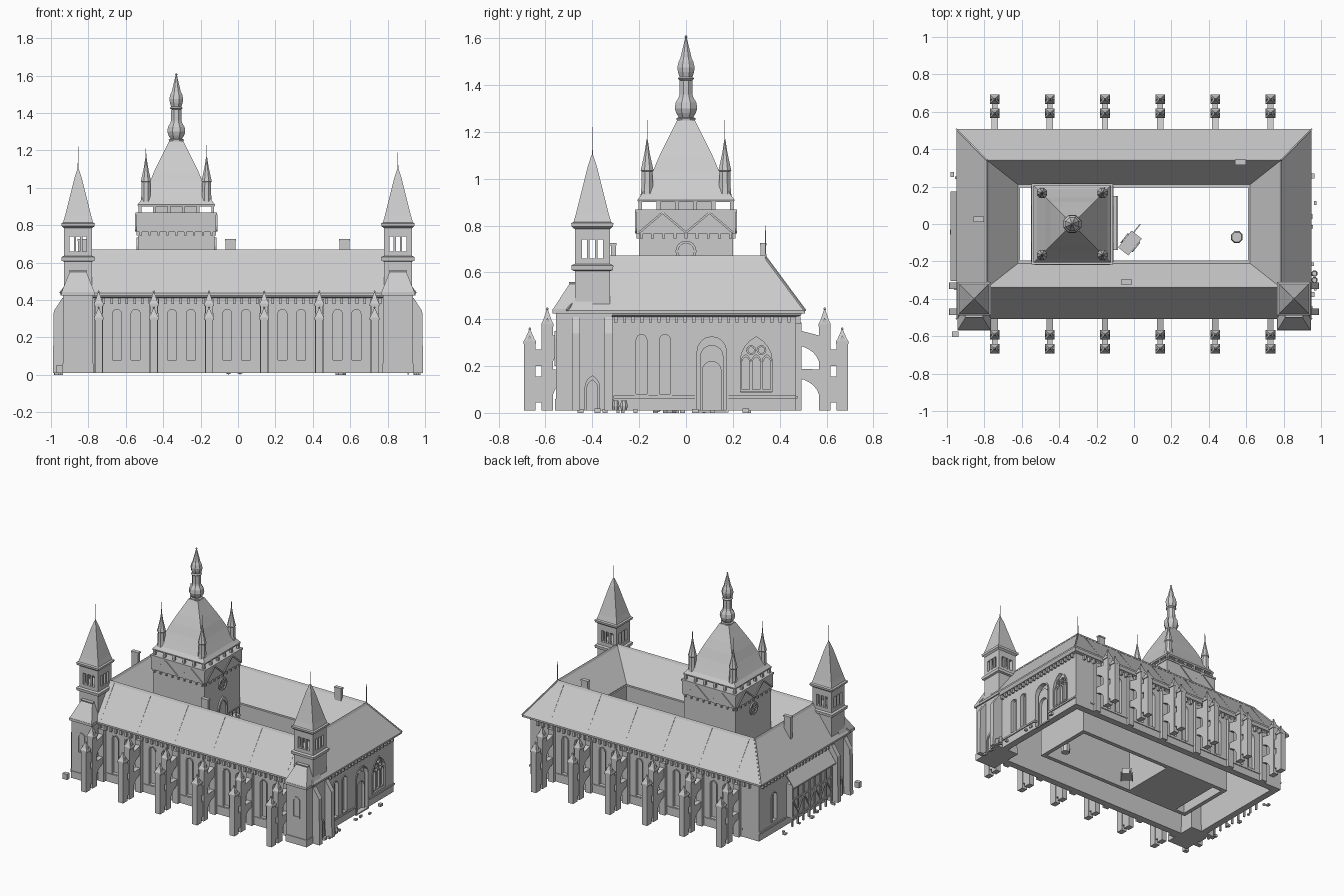
import bpy, bmesh, math, random
from mathutils import Vector

if "Cube" in bpy.data.objects:
    bpy.data.objects.remove(bpy.data.objects["Cube"])

random.seed(4)
G = 0.01                 # building base level
WX, WY = 0.91, 0.47      # outer wall half sizes


class Part:
    """Collects simple solids into one mesh object."""
    def __init__(self, name):
        self.name, self.bm = name, bmesh.new()

    def loops(self, rings, closed=False):
        vs = [[self.bm.verts.new(p) for p in r] for r in rings]
        n = len(vs[0])
        for a, b in zip(vs, vs[1:] + ([vs[0]] if closed else [])):
            for i in range(n):
                j = (i + 1) % n
                self.bm.faces.new((a[i], a[j], b[j], b[i]))
        if not closed:
            self.bm.faces.new(vs[0][::-1])
            self.bm.faces.new(vs[-1])

    def box(self, x0, x1, y0, y1, z0, z1):
        self.loops([[(x0, y0, z), (x1, y0, z), (x1, y1, z), (x0, y1, z)] for z in (z0, z1)])

    def cbox(self, cx, cy, hx, hy, z0, z1):
        self.box(cx - hx, cx + hx, cy - hy, cy + hy, z0, z1)

    def stack(self, cx, cy, levels):
        self.loops([[(cx - a, cy - a, z), (cx + a, cy - a, z), (cx + a, cy + a, z), (cx - a, cy + a, z)]
                    for a, z in levels])

    def lathe(self, cx, cy, levels, n=8):
        self.loops([[(cx + r * math.cos((i + .5) * 2 * math.pi / n), cy + r * math.sin((i + .5) * 2 * math.pi / n), z)
                     for i in range(n)] for r, z in levels])

    def sweep(self, prof):
        """Closed profile of (half x, half y, z) carried round a rectangle."""
        self.loops([[(-x, -y, z), (x, -y, z), (x, y, z), (-x, y, z)] for x, y, z in prof], True)

    def prism(self, pts, fn, d0, d1):
        self.loops([[fn(u, d, z) for u, z in pts] for d in (d0, d1)])

    def frame(self, outer, inner, fn, d0, d1):
        rings = [[fn(u, d, z) for u, z in p] for p, d in ((outer, d0), (outer, d1), (inner, d1), (inner, d0))]
        self.loops(rings, True)

    def beam(self, p, q, w):
        p, q = Vector(p), Vector(q)
        d = (q - p).normalized()
        a = d.cross(Vector((0, 0, 1)) if abs(d.z) < .9 else Vector((1, 0, 0))).normalized() * w / 2
        b = d.cross(a)
        self.loops([[c + a + b, c - a + b, c - a - b, c + a - b] for c in (p, q)])

    def done(self):
        bmesh.ops.recalc_face_normals(self.bm, faces=self.bm.faces)
        me = bpy.data.meshes.new(self.name)
        self.bm.to_mesh(me)
        ob = bpy.data.objects.new(self.name, me)
        bpy.context.collection.objects.link(ob)
        return ob


def arch(c, w, z0, z1, pointed=False, n=8):
    """Arched outline centred on c: (u, z) points."""
    h, pts = w / 2, [(c - w / 2, z0), (c + w / 2, z0)]
    rise = h * (1.5 if pointed else 1)
    for i in range(n + 1):
        t = math.pi * i / n
        u = math.cos(t)
        z = math.sqrt(max(0, 4 - (1 + abs(u)) ** 2)) / math.sqrt(3) if pointed else math.sin(t)
        pts.append((c + h * u, z1 - rise + rise * z))
    return pts


def facing(side, off):
    return {'F': lambda u, d, z: (u, -off - d, z), 'B': lambda u, d, z: (u, off + d, z),
            'R': lambda u, d, z: (off + d, u, z), 'L': lambda u, d, z: (-off - d, u, z)}[side]


# --- outer walls with arched recesses ---
walls = Part("outer_walls")
walls.sweep([(WX, WY, G), (WX, WY, .43), (WX - .05, WY - .05, .43), (WX - .05, WY - .05, G)])
cut, trim = Part("recess_cutter"), Part("window_frames")
butt_x = [-.745 + .295 * i for i in range(6)]


def window(side, off, c, w, z0, z1, pointed=False, depth=.02, rim=.007):
    fn = facing(side, off)
    cut.prism(arch(c, w, z0, z1, pointed), fn, -depth, .02)
    trim.frame(arch(c, w + 2 * rim, z0 - rim, z1 + rim, pointed), arch(c, w, z0, z1, pointed), fn, -.004, .005)


for s in 'FB':
    for x in butt_x[:-1]:
        for dx in (-.05, .05):
            window(s, WY, x + .1475 + dx, .048, .08, .35)
for c in (-.19, -.09):
    window('R', WX, c, .045, .08, .335)
window('R', WX, .11, .125, .012, .325, depth=.03, rim=.01)
window('R', WX, .30, .135, .09, .325, True, rim=.01)
window('L', WX, .30, .05, .1, .3)
wall_ob, cut_ob = walls.done(), cut.done()
cut_ob.hide_render = True
m = wall_ob.modifiers.new("recess", 'BOOLEAN')
m.object, m.operation, m.solver = cut_ob, 'DIFFERENCE', 'EXACT'
dg = bpy.context.evaluated_depsgraph_get()
wall_ob.data = bpy.data.meshes.new_from_object(wall_ob.evaluated_get(dg))
wall_ob.modifiers.clear()
bpy.data.objects.remove(cut_ob)

# gate and tracery inside the right wall recesses
fr = facing('R', WX)
trim.frame(arch(.11, .1, .012, .29), arch(.11, .08, .012, .22), fr, -.03, -.01)
for c in (.255, .30, .345):
    trim.frame(arch(c, .044, .092, .25, True), arch(c, .032, .1, .238, True), fr, -.02, -.004)
for c in (.278, .322):
    ring = lambda r: [(c + r * math.cos(k * math.pi / 5), .268 + r * math.sin(k * math.pi / 5)) for k in range(10)]
    trim.frame(ring(.021), ring(.013), fr, -.02, -.004)

# --- courtyard walls, plinth, cornice and corbels ---
p = Part("courtyard_walls")
p.sweep([(.64, .225, G), (.64, .225, .47), (.61, .195, .47), (.61, .195, G)])
p.done()
p = Part("cornice")
p.sweep([(WX - .02, WY - .02, .405), (WX + .02, WY + .02, .415), (WX + .03, WY + .03, .435), (WX - .02, WY - .02, .435)])
for i in range(42):
    for s in (-1, 1):
        p.cbox(-.84 + i * .041, s * (WY + .008), .007, .01, .38, .412)
for i in range(21):
    for s in (-1, 1):
        p.cbox(s * (WX + .008), -.3 + i * .037, .01, .007, .385, .412)
for s in (-1, 1):                                    # plinth ledge under the windows
    p.box(-.78, .78, s * WY - .006, s * WY + .006, .062, .072)
    for a, b in ((-.31, .04), (.18, .47)):
        p.box(s * WX - .008, s * WX + .008, a, b, .062, .074)
p.done()

# --- main roof round the courtyard ---
p = Part("main_roof")
p.sweep([(.95, .508, .425), (.95, .508, .437), (.785, .34, .662), (.62, .21, .475), (.62, .21, .46), (.785, .34, .64)])
p.sweep([(.792, .347, .655), (.785, .34, .671), (.778, .333, .655)])
for s in (-1, 1):                                    # roof seams
    for x in butt_x:
        p.beam((x, s * .505, .437), (x, s * .34, .663), .005)
    for t in (-1, 1):
        p.beam((s * .95, t * .508, .437), (s * .785, t * .34, .664), .008)
p.lathe(.785, .34, [(.004, .66), (.002, .80)], 4)
for x, y in ((-.04, -.31), (.57, .33)):
    p.cbox(x, y, .026, .011, .55, .715)
    p.cbox(x, y, .029, .014, .715, .725)
p.cbox(-.83, .025, .026, .011, .55, .715)
p.cbox(-.83, .025, .029, .014, .715, .725)
p.done()

# --- flying buttresses on front and back ---
p = Part("flying_buttresses")
for s in (-1, 1):
    for x in butt_x:
        fn = lambda y, d, z: (x + d, s * y, z)
        for top, low, spring, crown in ((.36, .33, .20, .29), (.19, .185, .06, .15)):
            arc = [(.57 - .115 * (1 - math.cos(k * math.pi / 14)), spring + (crown - spring) * math.sin(k * math.pi / 14))
                   for k in range(8)]
            p.prism([(.455, top), (.57, low)] + arc, fn, -.017, .017)
        for y, hy, body, tip in ((.592, .025, .375, .45), (.667, .025, .30, .365)):
            p.cbox(x, s * y, .02, hy, G, body)
            p.stack(x, s * y, [(.026, body - .006), (.026, body + .006), (.018, body + .02), (.003, tip - .01), (.006, tip - .006), (.002, tip)])
            for dx in (-1, 1):                       # small corner gables
                p.prism([(y - .02, body), (y + .02, body), (y, body + .03)], fn, dx * .015, dx * .024)
        for z0, z1 in ((.045, .155), (.2, .27)):
            p.cbox(x, s * .63, .015, .02, z0, z1)
        p.cbox(x, s * .478, .022, .016, G, .385)     # wall pilaster
p.done()

# --- two corner towers on the front ---
for s in (-1, 1):
    p = Part("corner_tower_left" if s < 0 else "corner_tower_right")
    cx, cy = s * .855, -.40
    p.box(cx - .08, cx + .08, -.555, -.315, G, .43)
    p.box(cx - .09, cx + .09, -.57, -.31, .425, .443)
    p.loops([[(cx - a, y0, z), (cx + a, y0, z), (cx + a, -.4, z), (cx - a, -.4, z)]
             for a, y0, z in ((.088, -.568, .443), (.045, -.498, .55), (.048, -.5, .558))])
    p.stack(cx, cy, [(.075, .43), (.075, .605), (.088, .61), (.09, .63), (.078, .635)])
    top = 1.22 if s < 0 else 1.19
    for i in (-1, 1):
        for j in (-1, 1):
            p.cbox(cx + i * .06, cy + j * .06, .015, .015, .63, .745)
            p.cbox(cx + i * .017, cy + j * .066, .006, .007, .65, .745)
            p.cbox(cx + i * .066, cy + j * .017, .007, .006, .65, .745)
    p.stack(cx, cy, [(.075, .63), (.075, .66)])
    p.stack(cx, cy, [(.075, .74), (.075, .785), (.088, .795), (.09, .81), (.08, .815), (.07, .85), (.045, .95), (.02, 1.05), (.004, 1.10)])
    p.lathe(cx, cy, [(.003, 1.09), (.0015, top)], 4)
    for y in (-.47, -.33):                           # sloped side buttresses
        p.prism([(.92, G), (.99, G), (.985, .34), (.94, .41), (.92, .41)], lambda u, d, z: (s * u, y + d, z), -.017, .017)
    fside, ffront = facing('R' if s > 0 else 'L', .935), facing('F', .555)
    p.frame(arch(-.4, .065, G, .16, True), arch(-.4, .045, G, .14, True), fside, 0, .012)
    p.prism(arch(-.4, .045, G, .14, True), fside, 0, .004)
    p.frame(arch(cx, .055, .2, .35), arch(cx, .04, .21, .34), ffront, 0, .006)
    p.box(cx - .083, cx + .083, -.56, -.31, G, .06)
    p.done()
trim.done()

# --- main tower ---
T = -.33
p = Part("main_tower")
p.cbox(T, 0, .205, .2, G, .765)
p.cbox(T, 0, .213, .212, .765, .862)
p.cbox(T, 0, .218, .217, .855, .868)
p.cbox(T, 0, .11, .11, .86, .91)
for i in range(9):
    for s in (-1, 1):
        a = -.19 + i * .0475
        p.cbox(T + a, s * .203, .006, .009, .745, .768)
        p.cbox(T + s * .205, a, .008, .006, .745, .768)
for i in range(6):                                   # gallery posts
    for s in (-1, 1):
        a = -.195 + i * .078
        p.cbox(T + a, s * .195, .008, .008, .865, .908)
        p.cbox(T + s * .195, a, .008, .008, .865, .908)
for s in (-1, 1):                                    # timber bracing on the jetty
    for i in range(4):
        a, b = -.2 + i * .1, -.1 + i * .1
        z0, z1 = ((.77, .855), (.855, .77))[i % 2]
        p.beam((T + a, s * .214, z0), (T + b, s * .214, z1), .009)
        p.beam((T + s * .215, a, z0), (T + s * .215, b, z1), .009)
ring = lambda r: [(r * math.cos(k * math.pi / 8), .69 + r * math.sin(k * math.pi / 8)) for k in range(16)]
for fn in (lambda u, d, z: (T - .205 - d, u, z), lambda u, d, z: (T + .205 + d, u, z)):
    p.frame(ring(.045), ring(.034), fn, -.002, .009)
    for k in range(4):
        t = k * math.pi / 4
        c, q = .036 * math.cos(t), .036 * math.sin(t)
        p.beam(fn(c, .003, .69 + q), fn(-c, .003, .69 - q), .006)
fn = lambda u, d, z: (T + .205 + d, u, z)
p.frame(arch(0, .1, .43, .6, True), arch(0, .075, .43, .575, True), fn, 0, .01)
p.box(T + .2, T + .245, -.14, .15, .41, .425)        # balcony towards the courtyard
p.beam((T + .24, -.14, .48), (T + .24, .15, .48), .008)
for i in range(8):
    p.cbox(T + .24, -.135 + i * .04, .003, .003, .42, .48)
p.done()

p = Part("main_spire")
p.stack(T, 0, [(.205, .9), (.207, .91), (.188, .935), (.166, .98), (.142, 1.03), (.117, 1.09), (.088, 1.15), (.06, 1.205), (.038, 1.25)])
p.lathe(T, 0, [(.042, 1.245), (.044, 1.258), (.034, 1.262), (.045, 1.28), (.052, 1.30), (.048, 1.325), (.034, 1.347), (.03, 1.36),
               (.029, 1.42), (.038, 1.427), (.03, 1.435), (.037, 1.455), (.04, 1.475), (.034, 1.5), (.026, 1.515), (.012, 1.57),
               (.004, 1.6), (.007, 1.605), (.003, 1.612)])
for i in (-1, 1):                                    # corner pinnacles
    for j in (-1, 1):
        x, y = T + i * .162, j * .166
        p.lathe(x, y, [(.026, .9), (.031, .92), (.027, .96), (.025, 1.03), (.03, 1.035), (.026, 1.05), (.012, 1.11), (.003, 1.165)])
        p.lathe(x, y, [(.0025, 1.15), (.0012, 1.25 if i < 0 else 1.235)], 4)
p.done()

# --- timbered lean-to on the left wall ---
p = Part("lean_to")
p.box(-.955, -.9, -.29, .16, .07, .31)
p.prism([(.905, .40), (.98, .30), (.98, .29), (.905, .385)], lambda u, d, z: (-u, d, z), -.305, .175)
for i in range(8):
    y = -.285 + i * .0629
    p.cbox(-.955, y, .006, .006, G, .31)
    if i < 7:
        p.beam((-.957, y, (.1, .2)[i % 2]), (-.957, y + .063, (.2, .1)[i % 2]), .009)
for z in (.075, .2, .3):
    p.beam((-.957, -.29, z), (-.957, .16, z), .011)
p.done()

# --- yard clutter: cart, well, crates, barrels, loose stones ---
p = Part("yard_clutter")
c, s = math.cos(.9), math.sin(.9)
rot = lambda u, d, z: (-.02 + u * c - d * s, -.1 + u * s + d * c, z)
p.prism([(-.055, .035), (.045, .035), (.055, .07), (-.06, .07)], rot, -.035, .035)
for d in (-.042, .036):
    p.prism([(.032 * math.cos(k * math.pi / 6), .035 + .032 * math.sin(k * math.pi / 6)) for k in range(12)], rot, d, d + .006)
p.beam(rot(.05, .02, .04), rot(.11, .02, .03), .006)
p.lathe(.55, -.07, [(.03, 0), (.034, .035), (.028, .06)], 8)
for y in (-.3, -.265):
    p.lathe(.965, y, [(.013, G), (.017, .03), (.013, .052)], 8)
p.cbox(-.955, -.59, .018, .015, G, .05)
for i in range(16):
    a = random.choice((-1, 1)) * random.uniform(.945, .975)
    p.cbox(a, random.uniform(-.5, .3), random.uniform(.005, .012), random.uniform(.006, .014), 0, random.uniform(.01, .02))
p.done()
